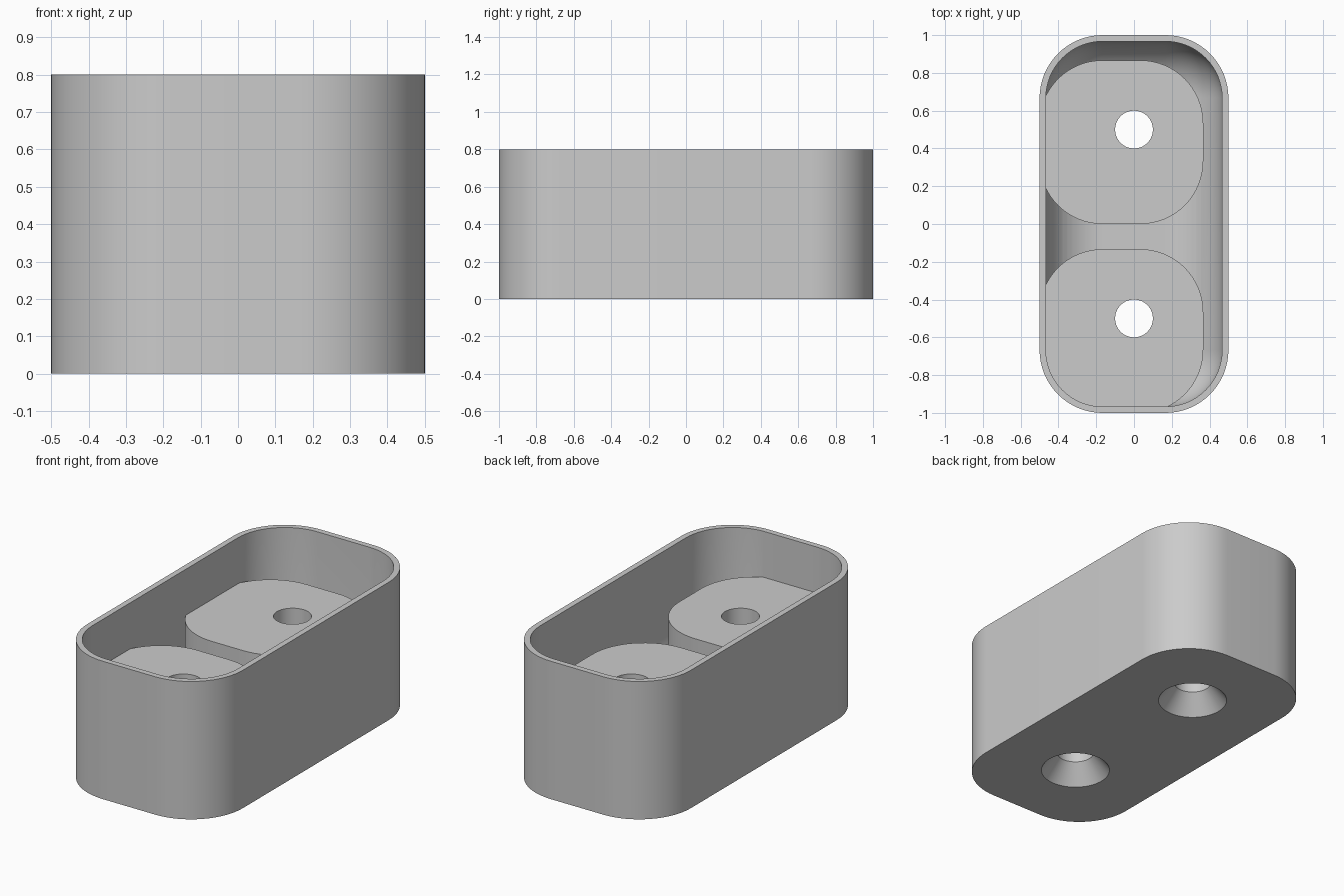
import bpy, bmesh
from math import sin, cos, pi, radians

if "Cube" in bpy.data.objects:
    bpy.data.objects.remove(bpy.data.objects["Cube"], do_unlink=True)

GREY = (0.6, 0.6, 0.6, 1.0)
WALL, RADIUS, HEIGHT = 0.0333, 0.3333, 0.8
FLOOR, BOSS_TOP, BOSS = 0.0333, 0.5333, 0.8667

mat = bpy.data.materials.new("plain grey")
mat.use_nodes = True
mat.diffuse_color = GREY
mat.node_tree.nodes["Principled BSDF"].inputs["Base Color"].default_value = GREY


def loft(name, rings, centre=(0, 0), seg=16):
    """Solid through stacked rounded rectangles (half x, half y, corner radius, z)."""
    bm = bmesh.new()
    loops = []
    for hx, hy, r, z in rings:
        loop = []
        for k, (sx, sy) in enumerate([(1, 1), (-1, 1), (-1, -1), (1, -1)]):
            for i in range(seg + 1):
                a = (k + i / seg) * pi / 2
                loop.append(bm.verts.new((centre[0] + sx * (hx - r) + r * cos(a),
                                          centre[1] + sy * (hy - r) + r * sin(a), z)))
        loops.append(loop)
    n = len(loops[0])
    for low, high in zip(loops, loops[1:]):
        for i in range(n):
            j = (i + 1) % n
            bm.faces.new((low[i], low[j], high[j], high[i]))
    bm.faces.new(loops[0][::-1])
    bm.faces.new(loops[-1])
    bmesh.ops.remove_doubles(bm, verts=bm.verts, dist=1e-5)
    bmesh.ops.recalc_face_normals(bm, faces=bm.faces)
    mesh = bpy.data.meshes.new(name)
    bm.to_mesh(mesh)
    bm.free()
    mesh.materials.append(mat)
    obj = bpy.data.objects.new(name, mesh)
    bpy.context.collection.objects.link(obj)
    return obj


def carve(target, cutter):
    """Subtract the cutter from the target and discard the cutter."""
    mod = target.modifiers.new("cut", 'BOOLEAN')
    mod.operation, mod.solver, mod.object = 'DIFFERENCE', 'EXACT', cutter
    bpy.context.view_layer.objects.active = target
    bpy.ops.object.modifier_apply(modifier=mod.name)
    bpy.data.objects.remove(cutter, do_unlink=True)


# Outer shell
housing = loft("housing", [(0.5, 1, RADIUS, 0), (0.5, 1, RADIUS, HEIGHT)])

# Cavity with a rounded bottom edge
fillet = RADIUS - WALL
rings = []
for i in range(17):
    a = i / 16 * pi / 2
    inset = fillet * (1 - sin(a))
    rings.append((0.5 - WALL - inset, 1 - WALL - inset, fillet - inset,
                  FLOOR + fillet * (1 - cos(a))))
rings.append((0.5 - WALL, 1 - WALL, fillet, HEIGHT + 0.1))
cavity = loft("cavity_cutter", rings)

# Screw bosses are left standing in the cavity
half = BOSS / 2
for y in (half, half - 1):
    carve(cavity, loft("boss", [(half, half, RADIUS, -0.1), (half, half, RADIUS, BOSS_TOP)],
                       (half - 0.5, y)))
carve(housing, cavity)

# Countersunk screw holes through the bosses
for y in (0.5, -0.5):
    hole = [(0.187, -0.05), (0.187, 0), (0.1, 0.11), (0.1, 0.7)]
    carve(housing, loft("screw_hole", [(r, r, r, z) for r, z in hole], (0, y)))

bpy.ops.object.select_all(action='DESELECT')
housing.select_set(True)
bpy.context.view_layer.objects.active = housing
bpy.ops.object.shade_smooth_by_angle(angle=radians(30))
